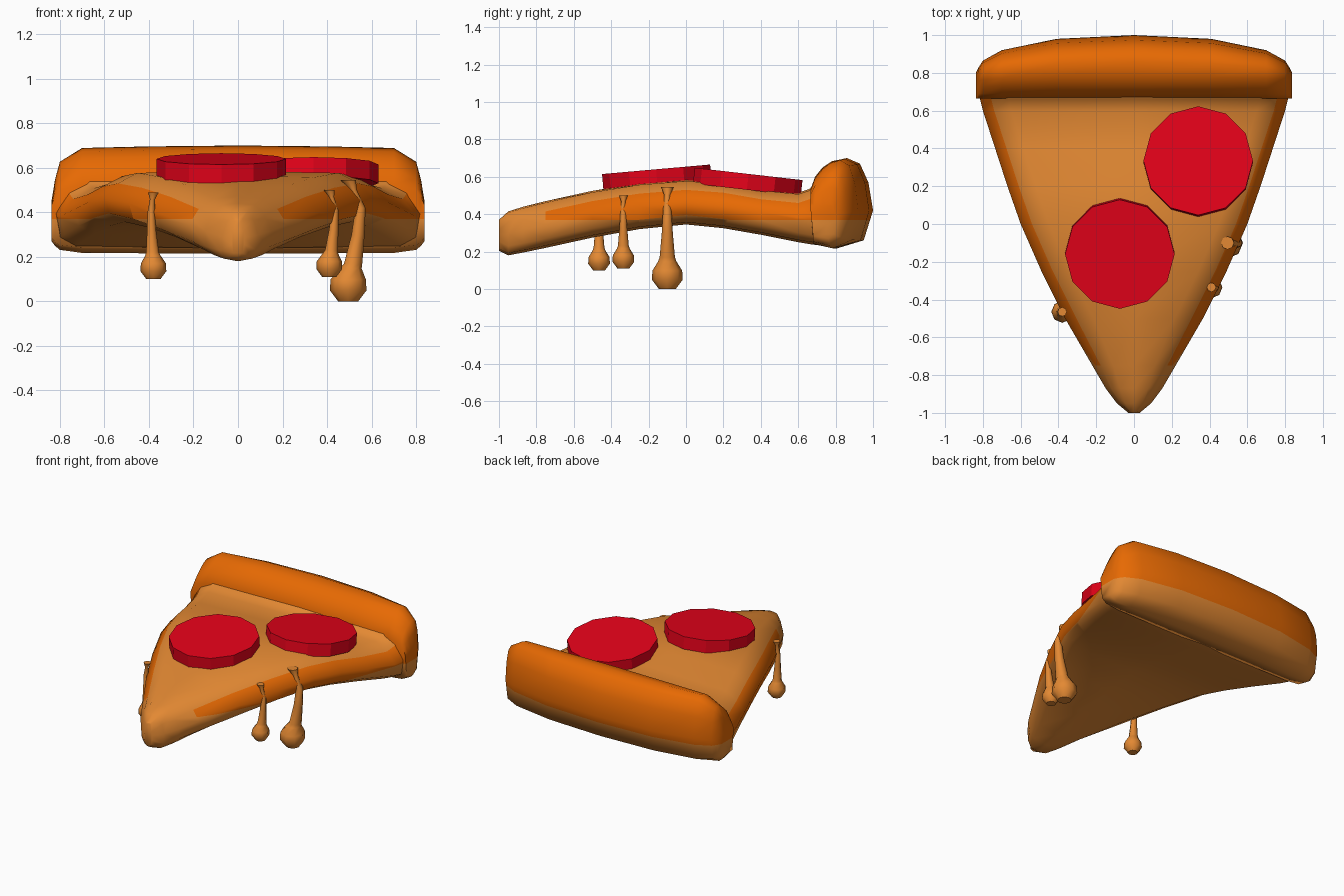
import bpy, bmesh, math
from mathutils import Matrix, Vector

if "Cube" in bpy.data.objects:
    bpy.data.objects.remove(bpy.data.objects["Cube"], do_unlink=True)


def material(name, rgb):
    m = bpy.data.materials.new(name)
    m.use_nodes = True
    m.diffuse_color = (*rgb, 1)
    m.node_tree.nodes["Principled BSDF"].inputs["Base Color"].default_value = (*rgb, 1)
    return m


cheese = material("melted cheese", (0.77, 0.25, 0.033))
baked = material("baked crust", (0.80, 0.143, 0.001))
salami = material("red salami", (0.78, 0.0005, 0.01))

BROWN_LINE = 0.37  # height where the baked colour starts


def loft(name, rings, mats, rule=None, smooth=50, cut=False):
    """Skin closed rings of points into a capped solid and colour it by a rule."""
    bm = bmesh.new()
    loops = [[bm.verts.new(p) for p in ring] for ring in rings]
    n = len(loops[0])
    for a, b in zip(loops, loops[1:]):
        for i in range(n):
            j = (i + 1) % n
            bm.faces.new((a[i], a[j], b[j], b[i]))
    bm.faces.new(loops[0])
    bm.faces.new(loops[-1])
    if cut:
        bmesh.ops.bisect_plane(bm, geom=bm.verts[:] + bm.edges[:] + bm.faces[:],
                               plane_co=(0, 0, BROWN_LINE), plane_no=(0, 0, 1))
    bmesh.ops.recalc_face_normals(bm, faces=bm.faces)
    if rule:
        for f in bm.faces:
            f.material_index = rule(f.calc_center_median(), f.normal)
    me = bpy.data.meshes.new(name)
    bm.to_mesh(me)
    bm.free()
    for m in mats:
        me.materials.append(m)
    ob = bpy.data.objects.new(name, me)
    bpy.context.collection.objects.link(ob)
    if smooth:
        bpy.ops.object.select_all(action="DESELECT")
        ob.select_set(True)
        bpy.context.view_layer.objects.active = ob
        bpy.ops.object.shade_smooth_by_angle(angle=math.radians(smooth))
    return ob


# Slice: (y, half width, top, bottom) stations from tip to crust
stations = [
    (-1.0, 0.03, 0.37, 0.205), (-0.95, 0.09, 0.415, 0.18), (-0.87, 0.15, 0.44, 0.195),
    (-0.75, 0.22, 0.47, 0.22), (-0.5, 0.365, 0.525, 0.275), (-0.25, 0.49, 0.565, 0.32),
    (0.0, 0.60, 0.585, 0.345), (0.2, 0.67, 0.57, 0.325), (0.4, 0.735, 0.535, 0.29),
    (0.6, 0.80, 0.515, 0.25), (0.66, 0.815, 0.535, 0.24), (0.70, 0.822, 0.58, 0.235),
    (0.78, 0.822, 0.60, 0.23),
]


def slice_ring(y, w, top, low):
    b = min(1, w / 0.3)
    half = [(w - 0.15 * b, top - 0.008), (w - 0.06 * b, top - 0.055),
            (w, (top + low) / 2), (w - 0.02 * b, low + 0.05), (w - 0.09 * b, low + 0.012)]
    right = [(x, y, z) for x, z in half]
    left = [(-x, y, z) for x, z in reversed(half)]
    return [(0, y, top)] + right + [(0, y, low)] + left


def slice_colour(c, n):
    side = abs(n.x) > 0.56 and c.y > -0.8
    return 1 if side and c.z > BROWN_LINE else 0


loft("pizza_slice", [slice_ring(*s) for s in stations], [cheese, baked], slice_colour,
     smooth=85, cut=True)

# Crust roll: one cross-section swept sideways, shrinking at the ends
section = [(0.665, 0.53), (0.69, 0.60), (0.73, 0.65), (0.78, 0.683), (0.86, 0.70), (0.93, 0.67),
           (0.975, 0.57), (1.0, 0.42), (0.95, 0.26), (0.80, 0.215), (0.68, 0.24)]
# half length, depth scale, height scale
spans = [(0, 1, 1), (0.41, 0.92, 0.985), (0.70, 0.68, 0.96), (0.80, 0.46, 0.74),
         (0.822, 0.32, 0.45), (0.837, 0.2, 0.12)]


def crust_ring(x, depth, height):
    ring = []
    for y, z in section:
        k = depth if y > 0.75 else 1
        pivot, h = (0.42, height) if z > 0.42 else (0.34, (1 + height) / 2)
        ring.append((x, 0.75 + (y - 0.75) * k, pivot + (z - pivot) * h))
    return ring


sweep = [(-x, d, h) for x, d, h in reversed(spans[1:])] + spans
loft("crust_roll", [crust_ring(*s) for s in sweep], [cheese, baked],
     lambda c, n: 1 if c.z > BROWN_LINE else 0, smooth=85, cut=True)

# Salami discs: twelve sides, tilted to lie on the cheese
for name, centre, slope in (("salami_back", (0.34, 0.335, 0.615), -0.114),
                            ("salami_front", (-0.075, -0.16, 0.64), 0.088)):
    place = Matrix.Translation(centre) @ Matrix.Rotation(math.atan(slope), 4, "X")
    disc = [[place @ Vector((0.29 * math.cos(i * math.tau / 12),
                             0.29 * math.sin(i * math.tau / 12), z)) for i in range(12)]
            for z in (-0.085, 0)]
    loft(name, disc, [salami], smooth=0)


# Cheese drips: (height fraction, radius, sideways bend) from bulb to flared top
drip_profile = [(0, 0.55, 0), (0.09, 1, 0), (0.18, 0.97, 0), (0.27, 0.6, 0.2),
                (0.31, 0.5, 0.4), (0.55, 0.36, 0.8), (0.77, 0.28, 1), (0.92, 0.2, 0.4),
                (1, 0.42, 0)]


def drip(name, x, y, low, top, radius, bend):
    rings = []
    for t, r, s in drip_profile:
        z = low + (top - low) * t
        rings.append([(x + bend * s + radius * r * math.cos(a), y + radius * r * math.sin(a), z)
                      for a in (i * math.tau / 8 for i in range(8))])
    loft(name, rings, [cheese])


drip("drip_right", -0.38, -0.465, 0.10, 0.49, 0.058, -0.01)
drip("drip_left_front", 0.41, -0.335, 0.11, 0.50, 0.058, 0.025)
drip("drip_left_back", 0.495, -0.10, 0.0, 0.545, 0.082, 0.055)
